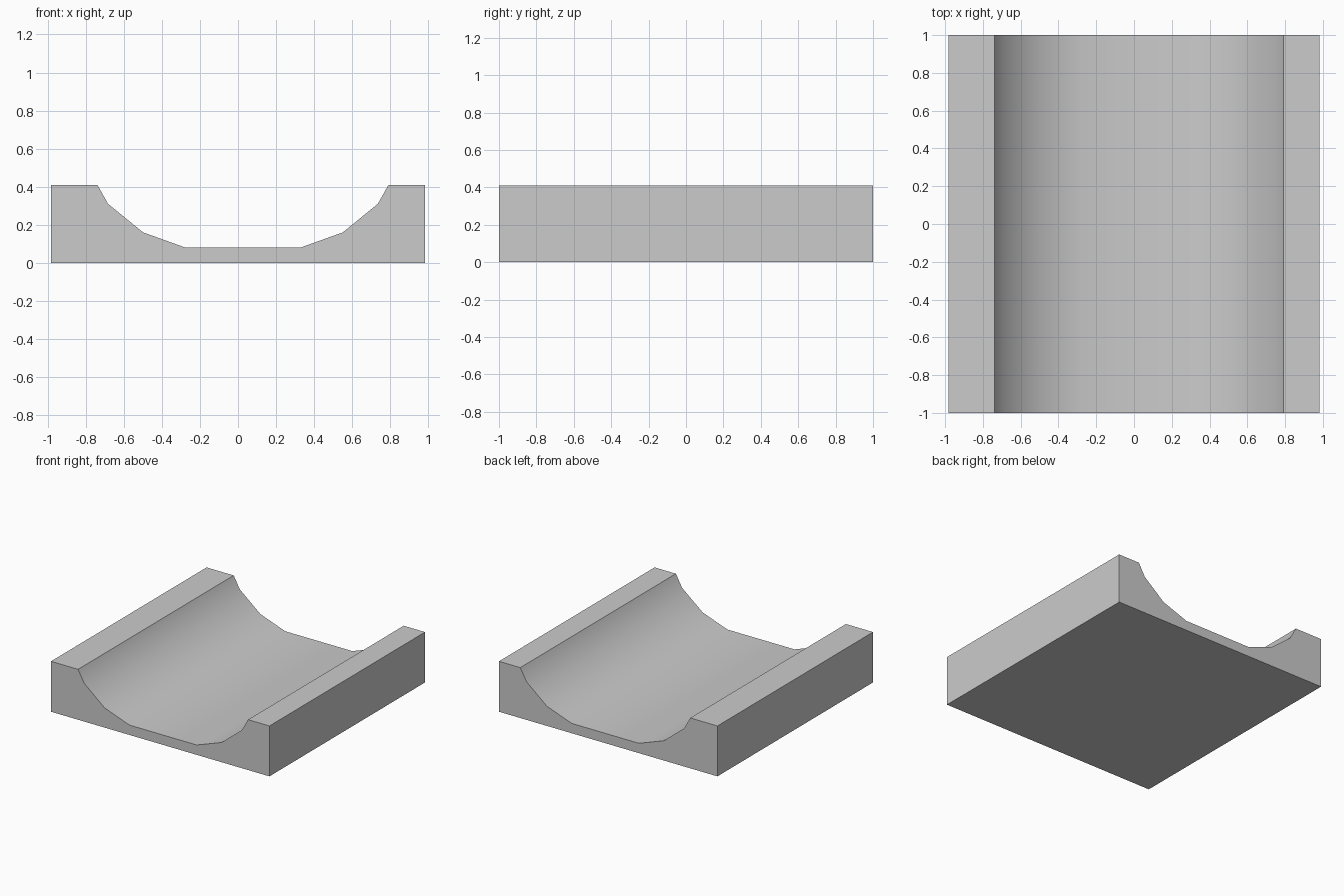
import bpy
import bmesh

if "Cube" in bpy.data.objects:
    bpy.data.objects.remove(bpy.data.objects["Cube"])

HALF_WIDTH, HALF_LENGTH, HEIGHT = 0.983, 1.0, 0.41
CHANNEL_X = 0.026  # the channel sits slightly right of centre

# Right half of the channel, floor to rim: (offset from channel axis, z)
half = [(0.302, 0.08), (0.525, 0.16), (0.709, 0.31), (0.765, HEIGHT)]
right = [(CHANNEL_X + x, z) for x, z in half]
left = [(CHANNEL_X - x, z) for x, z in half]

# Closed cross-section, counter-clockwise seen from the front
profile = ([(-HALF_WIDTH, 0), (HALF_WIDTH, 0), (HALF_WIDTH, HEIGHT)]
           + right[::-1] + left + [(-HALF_WIDTH, HEIGHT)])

# Extrude the cross-section from front to back
bm = bmesh.new()
front = bm.faces.new([bm.verts.new((x, -HALF_LENGTH, z)) for x, z in profile])
extruded = bmesh.ops.extrude_face_region(bm, geom=[front], use_keep_orig=True)
moved = [v for v in extruded["geom"] if isinstance(v, bmesh.types.BMVert)]
bmesh.ops.translate(bm, vec=(0, 2 * HALF_LENGTH, 0), verts=moved)
bmesh.ops.recalc_face_normals(bm, faces=bm.faces)

# Smooth channel walls, crisp rims and outer edges
for f in bm.faces:
    f.smooth = True
for e in bm.edges:
    e.smooth = e.calc_face_angle(0) < 0.6

mesh = bpy.data.meshes.new("channel_block")
bm.to_mesh(mesh)
bm.free()
block = bpy.data.objects.new("channel_block", mesh)
bpy.context.collection.objects.link(block)
